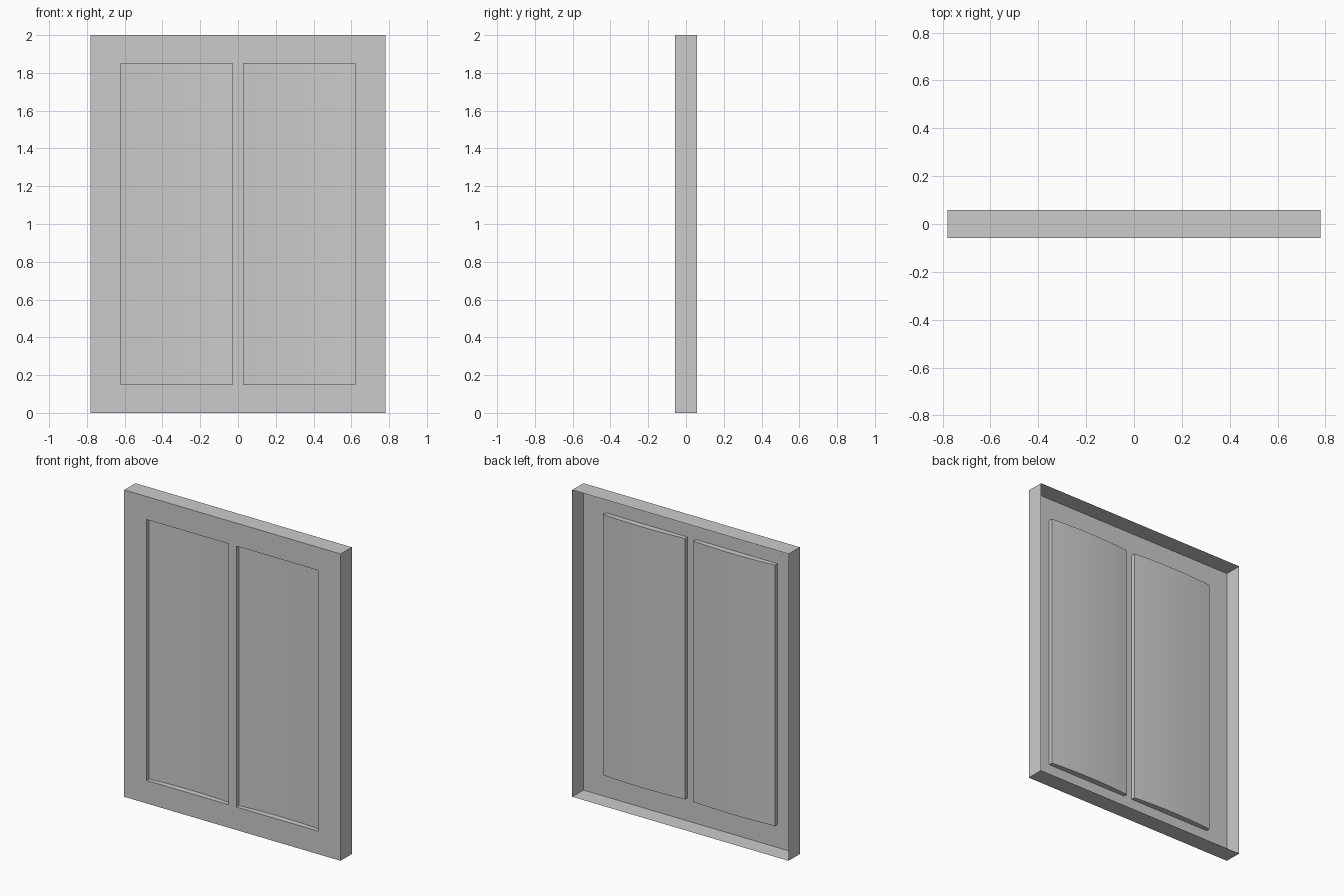
import bpy, bmesh, math

if "Cube" in bpy.data.objects:
    bpy.data.objects.remove(bpy.data.objects["Cube"])

W, H, D = 0.78, 2.0, 0.0575           # half width, height, half depth
X0, X1, Z0, Z1 = 0.03, 0.62, 0.15, 1.85   # right-hand panel opening
STEP, BULGE, SEG = 0.026, 0.013, 12   # recess depth, curve of panel, facets


def face(bm, pts):
    bm.faces.new([bm.verts.new(p) for p in pts])


def finish(bm, name):
    bmesh.ops.remove_doubles(bm, verts=bm.verts, dist=1e-5)
    bmesh.ops.recalc_face_normals(bm, faces=bm.faces)
    front = max(bm.faces, key=lambda f: abs(f.normal.y) * f.calc_area())
    if front.normal.y > 0:
        bmesh.ops.reverse_faces(bm, faces=bm.faces)
    me = bpy.data.meshes.new(name)
    bm.to_mesh(me)
    bm.free()
    ob = bpy.data.objects.new(name, me)
    bpy.context.collection.objects.link(ob)
    return ob


# Frame: thin front sheet with two openings and a rim folded backwards
bm = bmesh.new()
xs = [-W, -X1, -X0, X0, X1, W]
zs = [0, Z0, Z1, H]
for i in range(5):
    for j in range(3):
        if j == 1 and i in (1, 3):
            continue
        a, b, c, d = xs[i], xs[i + 1], zs[j], zs[j + 1]
        face(bm, [(a, -D, c), (b, -D, c), (b, -D, d), (a, -D, d)])
outer = [e for e in bm.edges]
bmesh.ops.remove_doubles(bm, verts=bm.verts, dist=1e-5)
rim = [e for e in bm.edges if e.is_boundary and
       (all(abs(abs(v.co.x) - W) < 1e-4 for v in e.verts) or
        all(v.co.z < 1e-4 for v in e.verts) or
        all(v.co.z > H - 1e-4 for v in e.verts))]
ext = bmesh.ops.extrude_edge_only(bm, edges=rim)["geom"]
bmesh.ops.translate(bm, vec=(0, 2 * D, 0),
                    verts=[g for g in ext if isinstance(g, bmesh.types.BMVert)])
finish(bm, "frame")


# Panels: recessed trays with a shallow curved floor
def panel(name, a, b):
    bm = bmesh.new()
    arc = []
    for k in range(SEG + 1):
        t = k / SEG
        arc.append((a + (b - a) * t,
                    -D + STEP + BULGE * (1 - (2 * t - 1) ** 2)))
    for (xa, ya), (xb, yb) in zip(arc, arc[1:]):
        face(bm, [(xa, ya, Z0), (xb, yb, Z0), (xb, yb, Z1), (xa, ya, Z1)])
    for z in (Z0, Z1):
        face(bm, [(a, -D, z)] + [(x, y, z) for x, y in arc] + [(b, -D, z)])
    for x, y in (arc[0], arc[-1]):
        face(bm, [(x, -D, Z0), (x, y, Z0), (x, y, Z1), (x, -D, Z1)])
    ob = finish(bm, name)
    bpy.ops.object.select_all(action='DESELECT')
    ob.select_set(True)
    bpy.context.view_layer.objects.active = ob
    bpy.ops.object.shade_smooth_by_angle(angle=math.radians(30))


panel("left_panel", -X1, -X0)
panel("right_panel", X0, X1)
